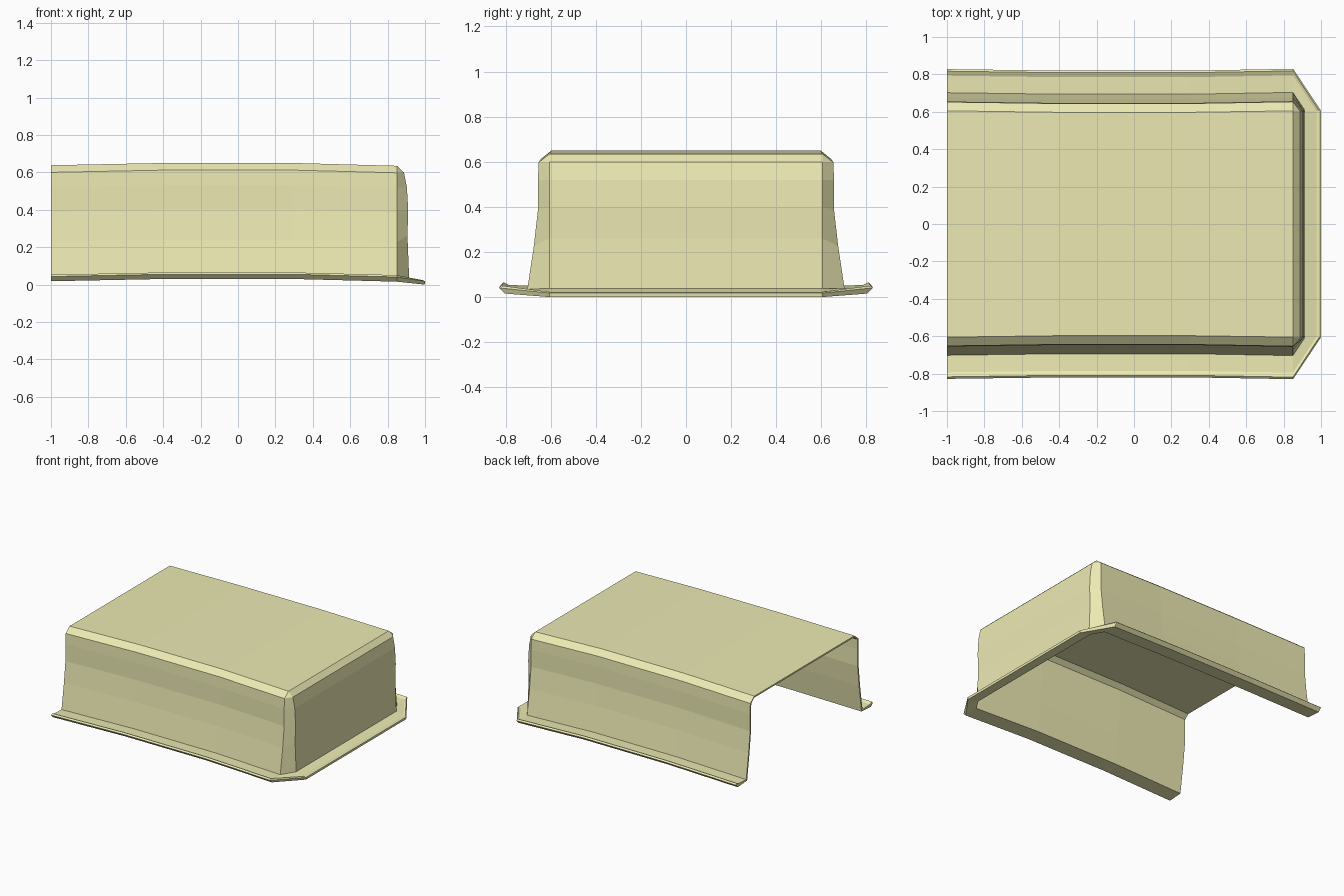
import bpy, bmesh

if "Cube" in bpy.data.objects:
    bpy.data.objects.remove(bpy.data.objects["Cube"])

# Stations around the cover: (x, bow amount) along the side, then the closed end
SIDE = [(-1.0, 0.0), (-0.4, 1.0), (0.3, 1.0), (0.85, -0.2)]
END_HALF = 0.605

# Profile, outside top to inside top: (side half width, side z, end x, end z)
PROFILE = [
    (0.605, 0.638, 0.850, 0.635),   # roof edge
    (0.652, 0.600, 0.887, 0.600),   # roof bevel
    (0.655, 0.520, 0.903, 0.520),
    (0.655, 0.390, 0.910, 0.400),   # wall
    (0.673, 0.230, 0.906, 0.260),
    (0.702, 0.038, 0.915, 0.038),   # wall foot
    (0.793, 0.042, 0.975, 0.022),   # flange top
    (0.817, 0.053, 0.990, 0.023),   # raised lip
    (0.828, 0.043, 1.000, 0.018),
    (0.803, 0.018, 0.998, 0.000),   # lip underside
    (0.690, 0.026, 0.903, 0.022),   # inner skin
    (0.661, 0.230, 0.894, 0.260),
    (0.643, 0.390, 0.898, 0.400),
    (0.643, 0.520, 0.891, 0.520),
    (0.640, 0.596, 0.876, 0.594),
    (0.605, 0.626, 0.850, 0.623),
]


def ring(w, zs, e, ze):
    half = [(x, -w + 0.008 * b, zs + 0.012 * b) for x, b in SIDE]
    half.append((e, -END_HALF, ze))
    return half + [(x, -y, z) for x, y, z in reversed(half)]


bm = bmesh.new()
rings = [[bm.verts.new(p) for p in ring(*row)] for row in PROFILE]
n = len(rings[0])

# Walls, flange, lip and inner skin
for a, b in zip(rings, rings[1:]):
    for i in range(n - 1):
        bm.faces.new((a[i], b[i], b[i + 1], a[i + 1]))

# Roof, outside and inside
for r in (rings[0], rings[-1]):
    for i in range(len(SIDE) - 1):
        bm.faces.new((r[i], r[i + 1], r[n - 2 - i], r[n - 1 - i]))

# Thin rim of the open end
for a, b in zip(range(6), range(15, 9, -1)):
    if a < 5:
        for s in (0, n - 1):
            bm.faces.new((rings[a][s], rings[a + 1][s], rings[b - 1][s], rings[b][s]))
for s in (0, n - 1):
    bm.faces.new([rings[k][s] for k in range(5, 11)])
bm.faces.new((rings[0][0], rings[-1][0], rings[-1][n - 1], rings[0][n - 1]))

bmesh.ops.remove_doubles(bm, verts=bm.verts[:], dist=0.004)
bmesh.ops.recalc_face_normals(bm, faces=bm.faces[:])

mesh = bpy.data.meshes.new("cover_shell")
bm.to_mesh(mesh)
bm.free()
cover = bpy.data.objects.new("cover_shell", mesh)
bpy.context.collection.objects.link(cover)

mat = bpy.data.materials.new("pale_yellow")
mat.diffuse_color = (0.84, 0.82, 0.45, 1)
mat.use_nodes = True
mat.node_tree.nodes["Principled BSDF"].inputs["Base Color"].default_value = mat.diffuse_color
mesh.materials.append(mat)
